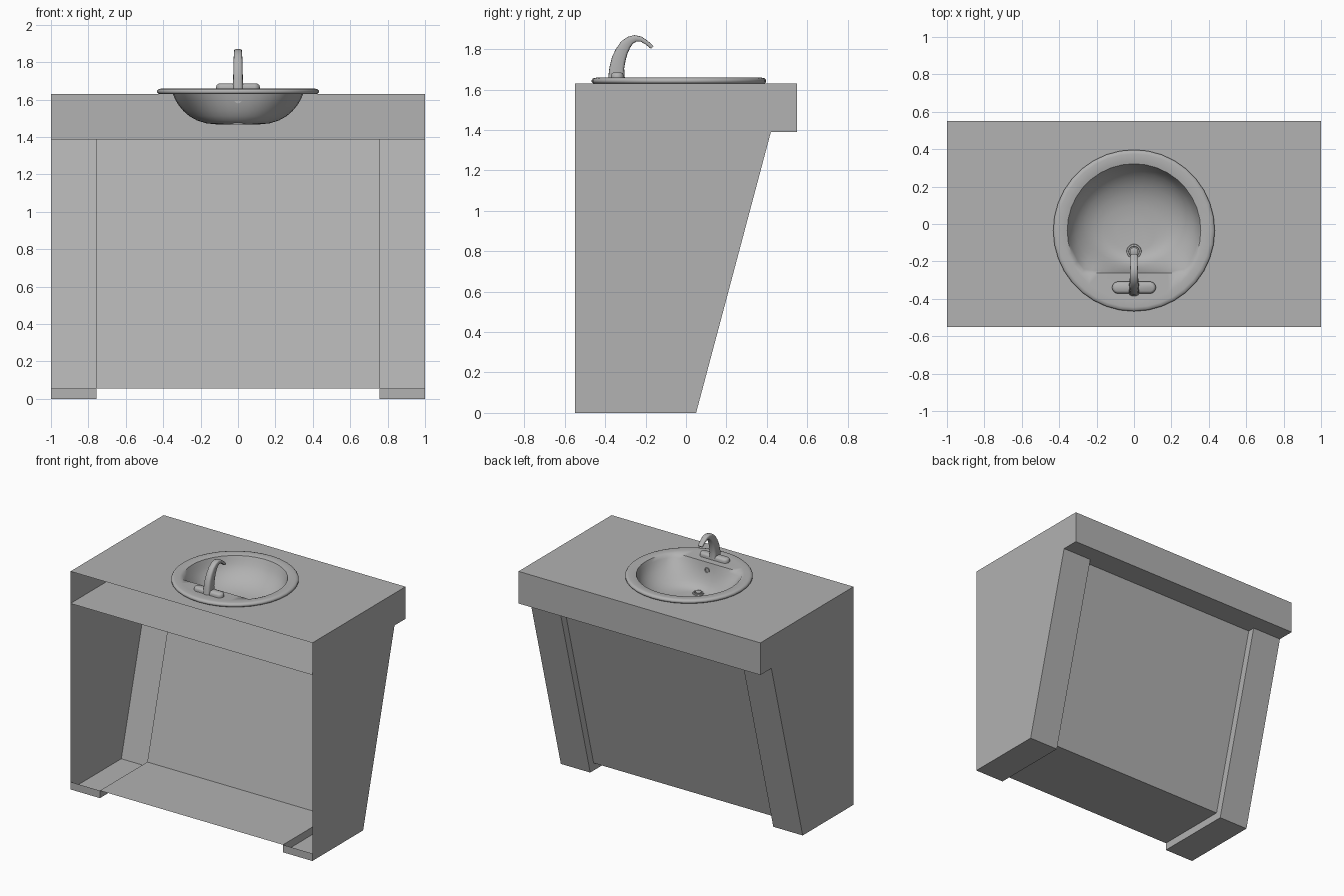
import bpy, bmesh
from math import sin, cos, pi, radians, copysign
from mathutils import Vector

if "Cube" in bpy.data.objects:
    bpy.data.objects.remove(bpy.data.objects["Cube"])

BACK, FRONT, TOP, SHELF, FLOOR = -0.55, 0.55, 1.63, 1.39, 0.056
LEG_X, RECESS = 0.757, 0.055
SINK_Y, N = -0.035, 36

grey = bpy.data.materials.new("mid_grey")
grey.diffuse_color = (0.445, 0.445, 0.445, 1)
grey.use_nodes = True
grey.node_tree.nodes["Principled BSDF"].inputs["Base Color"].default_value = grey.diffuse_color


def finish(name, bm, smooth=None):
    bmesh.ops.remove_doubles(bm, verts=bm.verts, dist=1e-4)
    bmesh.ops.recalc_face_normals(bm, faces=bm.faces)
    me = bpy.data.meshes.new(name)
    bm.to_mesh(me)
    bm.free()
    me.materials.append(grey)
    ob = bpy.data.objects.new(name, me)
    bpy.context.collection.objects.link(ob)
    if smooth:
        bpy.ops.object.select_all(action='DESELECT')
        ob.select_set(True)
        bpy.context.view_layer.objects.active = ob
        bpy.ops.object.shade_smooth_by_angle(angle=radians(smooth))
    return ob


def face(bm, pts):
    return bm.faces.new([bm.verts.new(p) for p in pts])


def strip(bm, x0, x1, path):
    """Sheet following a (y, z) path between two x positions."""
    for (ya, za), (yb, zb) in zip(path, path[1:]):
        face(bm, [(x0, ya, za), (x1, ya, za), (x1, yb, zb), (x0, yb, zb)])


def loft(name, rings, smooth=40, cap_start=True, cap_end=True):
    bm = bmesh.new()
    vs = [[bm.verts.new(p) for p in r] for r in rings]
    n = len(vs[0])
    for a, b in zip(vs, vs[1:]):
        for i in range(n):
            j = (i + 1) % n
            bm.faces.new([a[i], a[j], b[j], b[i]])
    if cap_start:
        bm.faces.new(vs[0][::-1])
    if cap_end:
        bm.faces.new(vs[-1])
    return finish(name, bm, smooth)


def circle(r, z, cy, n=N):
    return [(r * cos(2 * pi * i / n), cy + r * sin(2 * pi * i / n), z) for i in range(n)]


def slope_y(z):
    return 0.05 + (0.42 - 0.05) * z / SHELF


# Side panels and hollow legs, open at the back
yf, yt = slope_y(FLOOR) - RECESS, slope_y(SHELF) - RECESS
for s, name in ((-1, "left_side"), (1, "right_side")):
    bm = bmesh.new()
    face(bm, [(s, BACK, 0), (s, 0.05, 0), (s, 0.42, SHELF), (s, FRONT, SHELF),
              (s, FRONT, TOP), (s, BACK, TOP)])
    x = s * LEG_X
    strip(bm, x, s, [(BACK, FLOOR), (BACK, 0), (0.05, 0), (0.42, SHELF)])
    face(bm, [(x, BACK, 0), (x, 0.05, 0), (x, 0.42, SHELF), (x, yt, SHELF),
              (x, yf, FLOOR), (x, BACK, FLOOR)])
    finish(name, bm)

# Recessed slanted front panel with cabinet floor
bm = bmesh.new()
strip(bm, -LEG_X, LEG_X, [(BACK, FLOOR), (yf, FLOOR), (yt, SHELF)])
finish("front_panel_and_floor", bm)

# Apron and shelf under the counter
bm = bmesh.new()
strip(bm, -1, 1, [(BACK, SHELF), (FRONT, SHELF), (FRONT, TOP)])
finish("apron_and_shelf", bm)

# Countertop with round sink opening
bm = bmesh.new()
edges = []
for loop in ([(-1, BACK, TOP), (1, BACK, TOP), (1, FRONT, TOP), (-1, FRONT, TOP)],
             circle(0.375, TOP, SINK_Y)):
    vs = [bm.verts.new(p) for p in loop]
    edges += [bm.edges.new((vs[i - 1], vs[i])) for i in range(len(vs))]
bmesh.ops.triangle_fill(bm, edges=edges, use_beauty=True, normal=(0, 0, 1))
finish("countertop", bm)


# Sink: round rim, flat deck, and a bowl cut off straight behind the tap;
# lower rings blend from the cut circle to an ellipse to soften the corners
def bowl_ring(scale, z, soft, cy=-0.1):
    pts = []
    for i in range(N):
        c, s = cos(2 * pi * i / N), sin(2 * pi * i / N)
        y = (1 - soft) * max(SINK_Y + 0.357 * s, -0.262) + soft * (0.03 + 0.292 * s)
        pts.append((0.357 * c * scale, cy + (y - cy) * scale, z))
    return pts


rim = [(0.375, 1.631), (0.425, 1.631), (0.432, 1.638), (0.432, 1.648),
       (0.425, 1.656), (0.41, 1.659), (0.375, 1.657)]
bowl = [(1, 1.653, 0), (0.975, 1.63, 0.15), (0.94, 1.6, 0.4), (0.89, 1.57, 0.65),
        (0.82, 1.54, 0.85), (0.73, 1.512, 1), (0.61, 1.488, 1), (0.47, 1.473, 1),
        (0.3, 1.467, 1)]
loft("sink", [circle(r, z, SINK_Y) for r, z in rim] +
     [bowl_ring(*b) for b in bowl], cap_start=False, smooth=50)

# Drain with plug
loft("drain", [circle(r, z, -0.147, 20) for r, z in
               [(0.04, 1.467), (0.038, 1.475), (0.029, 1.476), (0.027, 1.47),
                (0.022, 1.47), (0.022, 1.48), (0.016, 1.483)]])

# Overflow ring on the straight wall
loft("overflow", [[(x, y, 1.6 + z) for x, z, _ in circle(r, 0, 0, 16)] for r, y in
                  [(0.02, -0.25), (0.02, -0.243), (0.013, -0.243), (0.011, -0.248)]])


# Tap base plate, stadium shaped
def stadium(r, z, half=0.085, n=24):
    pts = []
    for i in range(n):
        a = 2 * pi * (i + 0.5) / n
        pts.append((r * cos(a) + (half if cos(a) > 0 else -half), -0.34 + r * sin(a), z))
    return pts


loft("tap_base", [stadium(r, z) for r, z in
                  [(0.032, 1.654), (0.032, 1.669), (0.028, 1.679), (0.019, 1.685)]])

# Tap spout: lofted between outer and inner curve (y, z), with half width
spout = [((-0.385, 1.66), (-0.303, 1.66), 0.027), ((-0.379, 1.71), (-0.306, 1.705), 0.026),
         ((-0.367, 1.76), (-0.299, 1.745), 0.025), ((-0.348, 1.80), (-0.289, 1.78), 0.024),
         ((-0.322, 1.838), (-0.275, 1.81), 0.023), ((-0.29, 1.861), (-0.262, 1.828), 0.022),
         ((-0.256, 1.87), (-0.245, 1.838), 0.021), ((-0.222, 1.863), (-0.224, 1.838), 0.02),
         ((-0.19, 1.842), (-0.202, 1.825), 0.019), ((-0.16, 1.815), (-0.174, 1.803), 0.018)]


def boxy(v):
    return copysign(abs(v) ** 0.5, v) if abs(v) > 1e-6 else 0


rings = []
for o, i, w in spout:
    o, i = Vector((0, *o)), Vector((0, *i))
    mid, half = (o + i) / 2, (o - i) / 2
    rings.append([mid + half * boxy(cos(pi * k / 8)) + Vector((w * boxy(sin(pi * k / 8)), 0, 0))
                  for k in range(16)])
loft("tap_spout", rings)
